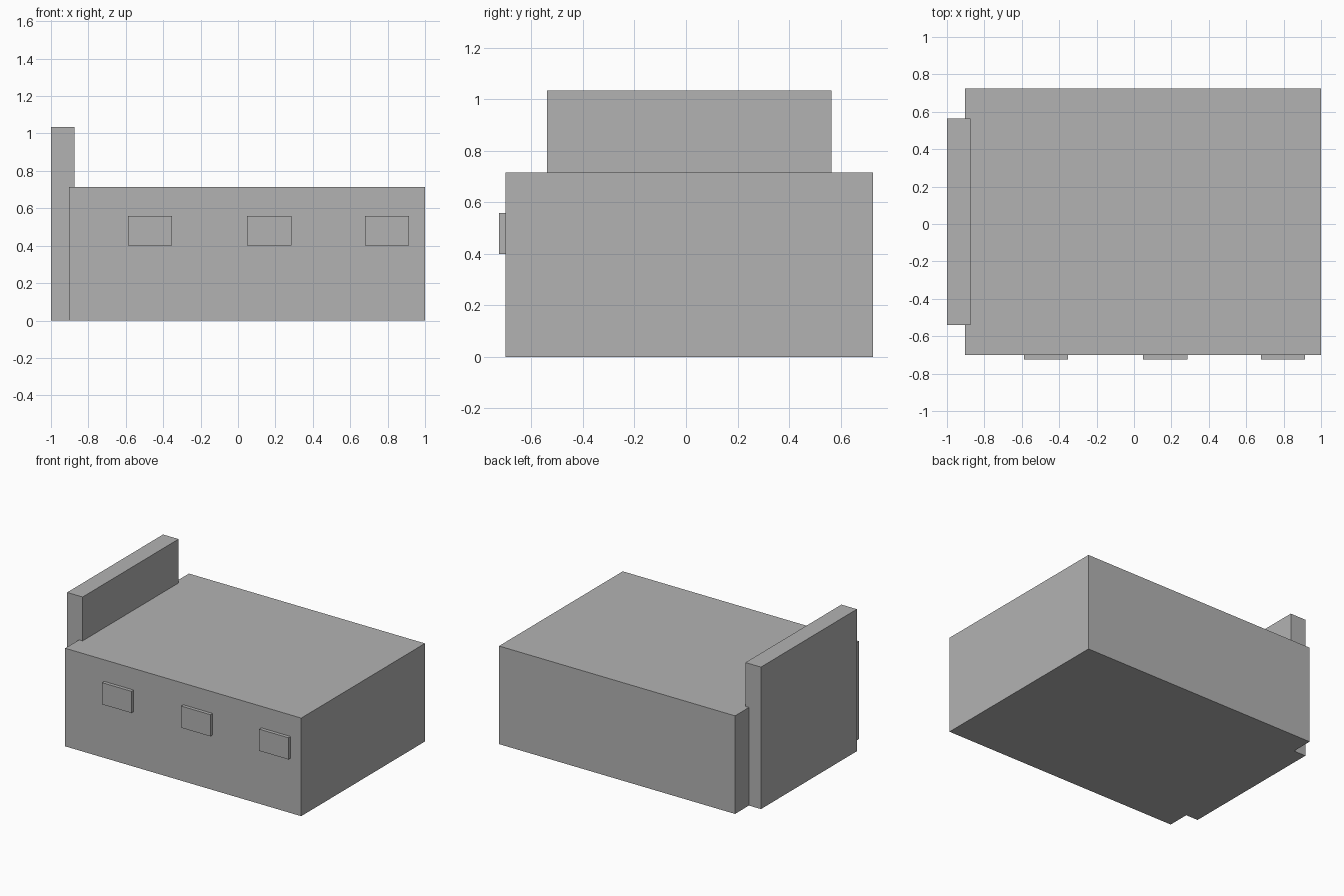
import bpy

cube = bpy.data.objects.get("Cube")
if cube:
    bpy.data.objects.remove(cube, do_unlink=True)

grey = bpy.data.materials.new("plain_grey")
grey.use_nodes = True
colour = (0.45, 0.45, 0.45, 1)
grey.diffuse_color = colour
grey.node_tree.nodes["Principled BSDF"].inputs["Base Color"].default_value = colour


def box(name, x, y, z):
    """Box spanning the given (low, high) range on each axis."""
    spans = (x, y, z)
    bpy.ops.mesh.primitive_cube_add(size=1, location=[(a + b) / 2 for a, b in spans])
    obj = bpy.context.object
    obj.name = obj.data.name = name
    obj.scale = [b - a for a, b in spans]
    bpy.ops.object.transform_apply(location=False, rotation=False, scale=True)
    obj.data.materials.append(grey)
    return obj


# Main block
front = -0.70
box("main_block", (-0.903, 1), (front, 0.725), (0, 0.715))

# Tall end wall, sunk slightly into the block
box("end_wall", (-1, -0.875), (-0.54, 0.565), (0, 1.035))

# Raised window panels along the front
for side, x in (("right", -0.47), ("middle", 0.167), ("left", 0.797)):
    box("window_panel_" + side, (x - 0.118, x + 0.118), (-0.725, front + 0.01), (0.40, 0.558))
